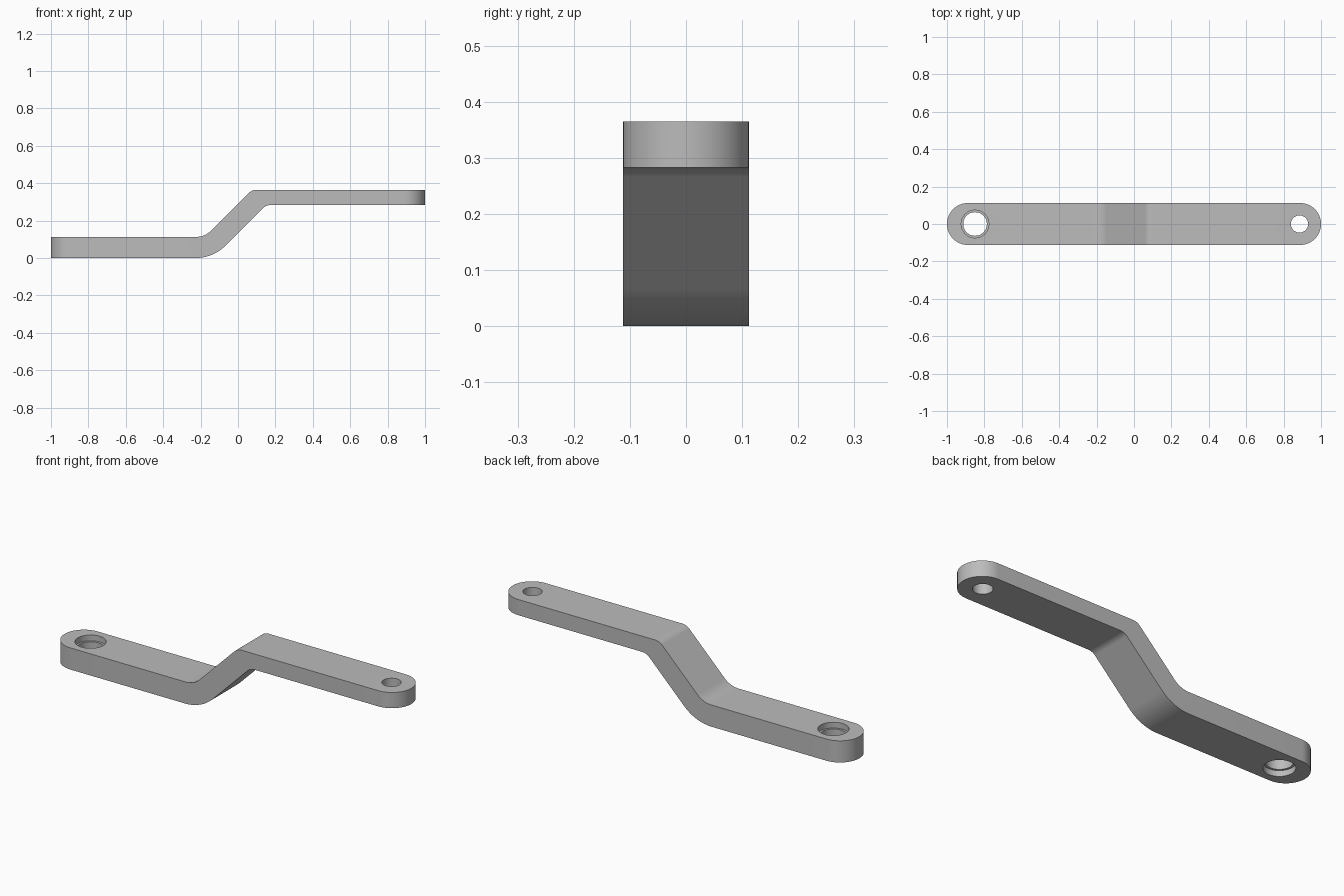
import bpy, bmesh, math
from mathutils import Vector

cube = bpy.data.objects.get("Cube")
if cube:
    bpy.data.objects.remove(cube, do_unlink=True)

HALF_W = 0.112       # half width of the bar
LOW_T = 0.113        # thickness of the low arm
TOP, UNDER = 0.365, 0.283   # faces of the high arm
END = 1 - HALF_W     # centre of the rounded ends

steel = bpy.data.materials.new("grey steel")
steel.use_nodes = True
color = (0.5, 0.5, 0.5, 1)
steel.diffuse_color = color
steel.node_tree.nodes["Principled BSDF"].inputs["Base Color"].default_value = color


def prism(name, points, direction):
    """Solid made by sweeping a closed outline along a direction."""
    bm = bmesh.new()
    face = bm.faces.new([bm.verts.new(p) for p in points])
    swept = bmesh.ops.extrude_face_region(bm, geom=[face])["geom"]
    bmesh.ops.translate(bm, vec=direction,
                        verts=[v for v in swept if isinstance(v, bmesh.types.BMVert)])
    bmesh.ops.recalc_face_normals(bm, faces=bm.faces)
    mesh = bpy.data.meshes.new(name)
    bm.to_mesh(mesh)
    bm.free()
    mesh.materials.append(steel)
    obj = bpy.data.objects.new(name, mesh)
    bpy.context.collection.objects.link(obj)
    return obj


def arc(cx, cy, r, start, end, n):
    angles = [math.radians(start + (end - start) * i / n) for i in range(n + 1)]
    return [(cx + r * math.cos(a), cy + r * math.sin(a)) for a in angles]


def bend(x, z, r, side, n=12):
    """Fillet between a level line and a 45 degree rise meeting at x, z."""
    t = r * math.tan(math.radians(22.5))
    if side == "low":
        return arc(x - t, z + r, r, -90, -45, n)
    return arc(x + t, z - r, r, 135, 90, n)


def cut(target, tool, operation):
    tool.hide_render = True
    mod = target.modifiers.new(operation.lower(), "BOOLEAN")
    mod.operation, mod.solver, mod.object = operation, "EXACT", tool
    bpy.context.view_layer.objects.active = target
    bpy.ops.object.modifier_apply(modifier=mod.name)
    bpy.data.objects.remove(tool, do_unlink=True)


def drill(target, x, r, low, high):
    circle = arc(x, 0, r, 0, 360, 48)[:-1]
    cut(target, prism("drill", [(a, b, low) for a, b in circle],
                      Vector((0, 0, high - low))), "DIFFERENCE")


# Side profile of the cranked bar, running past both ends
under = bend(-0.133, 0, 0.226, "low") + bend(0.15, UNDER, 0.056, "high")
upper = bend(-0.177, LOW_T, 0.113, "low") + bend(0.075, TOP, 0.056, "high")
outline = [(-1.2, 0)] + under + [(1.2, UNDER), (1.2, TOP)] + upper[::-1] + [(-1.2, LOW_T)]
lever = prism("cranked_lever", [(x, -0.2, z) for x, z in outline], Vector((0, 0.4, 0)))

# Trim to the round-ended plan
plan = arc(END, 0, HALF_W, -90, 90, 32) + arc(-END, 0, HALF_W, 90, 270, 32)
cut(lever, prism("plan_trim", [(x, y, -0.1) for x, y in plan], Vector((0, 0, 0.6))), "INTERSECT")

# Large hole with a lip inside, and plain small hole
drill(lever, -0.85, 0.063, -0.1, 0.2)
drill(lever, -0.85, 0.074, -0.1, 0.03)
drill(lever, -0.85, 0.074, LOW_T - 0.03, 0.2)
drill(lever, 0.885, 0.046, 0.2, 0.5)

bpy.ops.object.select_all(action="DESELECT")
lever.select_set(True)
bpy.context.view_layer.objects.active = lever
bpy.ops.object.shade_smooth_by_angle(angle=math.radians(30))
